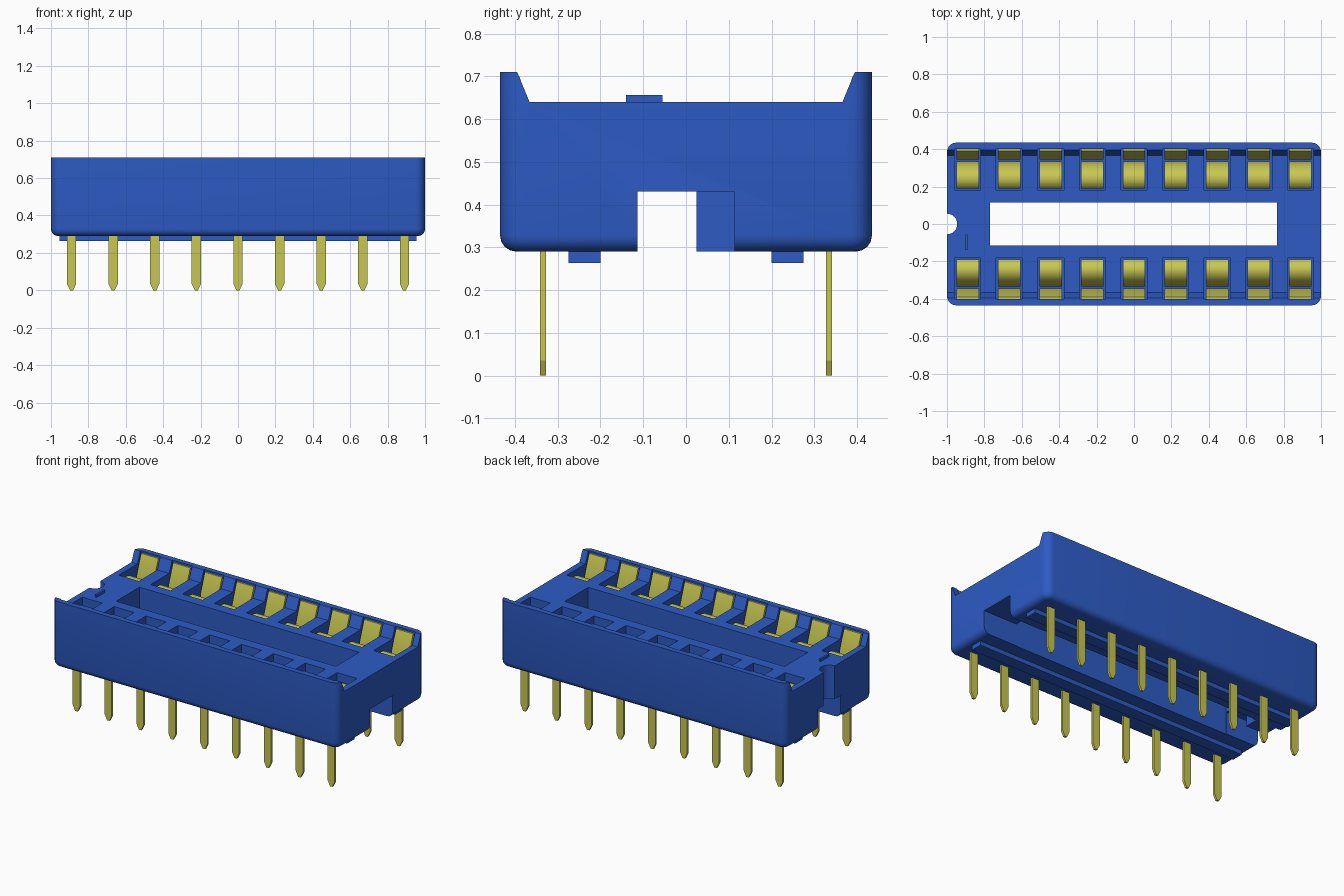
import bpy, bmesh, math

cube = bpy.data.objects.get("Cube")
if cube:
    bpy.data.objects.remove(cube, do_unlink=True)


def material(name, rgb):
    m = bpy.data.materials.new(name)
    m.use_nodes = True
    m.diffuse_color = (*rgb, 1)
    m.node_tree.nodes["Principled BSDF"].inputs["Base Color"].default_value = (*rgb, 1)
    return m


BLUE = material("blue plastic", (0.026, 0.105, 0.56))
GOLD = material("yellow metal", (0.58, 0.57, 0.085))


def finish(name, bm, mat):
    bmesh.ops.recalc_face_normals(bm, faces=bm.faces)
    mesh = bpy.data.meshes.new(name)
    bm.to_mesh(mesh)
    bm.free()
    mesh.materials.append(mat)
    obj = bpy.data.objects.new(name, mesh)
    bpy.context.collection.objects.link(obj)
    return obj


def prism(bm, points, axis, lo, hi):
    """Extrude a 2D profile along x (points are y, z), y (x, z) or z (x, y)."""
    def place(p, d):
        c = list(p)
        c.insert(axis, d)
        return c
    base = bm.faces.new([bm.verts.new(place(p, lo)) for p in points])
    ext = bmesh.ops.extrude_face_region(bm, geom=[base])["geom"]
    for v in ext:
        if isinstance(v, bmesh.types.BMVert):
            v.co[axis] = hi


def box(bm, x, y, z):
    prism(bm, [(x[0], y[0]), (x[1], y[0]), (x[1], y[1]), (x[0], y[1])], 2, *z)


def smooth(obj):
    bpy.ops.object.select_all(action="DESELECT")
    obj.select_set(True)
    bpy.context.view_layer.objects.active = obj
    bpy.ops.object.shade_smooth_by_angle(angle=math.radians(35))


STATIONS = [0.2225 * i for i in range(-4, 5)]
SIDES = (-1, 1)
BOTTOM, DECK, TOP = 0.29, 0.64, 0.71

# Housing block with rounded upright corners and a rounded bottom rim
bm = bmesh.new()
box(bm, (-1, 1), (-0.435, 0.435), (BOTTOM, TOP))
upright = [e for e in bm.edges if abs(e.verts[0].co.z - e.verts[1].co.z) > 0.1]
bmesh.ops.bevel(bm, geom=upright, offset=0.05, segments=5, profile=0.5, affect="EDGES")
rim = [e for e in bm.edges if all(v.co.z < BOTTOM + 0.01 for v in e.verts)]
bmesh.ops.bevel(bm, geom=rim, offset=0.038, segments=4, profile=0.5, affect="EDGES")
housing = finish("housing", bm, BLUE)

cutters = []


def cutter(name, build):
    bm = bmesh.new()
    build(bm)
    obj = finish(name, bm, BLUE)
    obj.hide_render = True
    mod = housing.modifiers.new(name, "BOOLEAN")
    mod.operation, mod.solver, mod.object = "DIFFERENCE", "EXACT", obj
    cutters.append(obj)


def pockets(bm):
    for x in STATIONS:
        for s in SIDES:
            box(bm, (x - 0.07, x + 0.07), sorted((s * 0.182, s * 0.402)), (0.45, 0.9))


def key_notch(bm):
    ring = [2 * math.pi * i / 32 for i in range(32)]
    prism(bm, [(-1 + 0.055 * math.cos(a), 0.055 * math.sin(a)) for a in ring], 2, 0.1, 0.9)


# Trough between the lips, central window, underside channel, pockets, key notch
cutter("trough_cutter", lambda bm: prism(
    bm, [(-0.366, DECK), (0.366, DECK), (0.395, TOP), (0.395, 0.9), (-0.395, 0.9), (-0.395, TOP)],
    0, -1.2, 1.2))
cutter("window_cutter", lambda bm: box(bm, (-0.77, 0.765), (-0.116, 0.116), (0.1, 0.9)))
cutter("channel_cutter", lambda bm: box(bm, (-1.2, 1.2), (-0.113, 0.113), (0.1, 0.43)))
cutter("pocket_cutter", pockets)
cutter("notch_cutter", key_notch)

# Bake the cuts and drop the helpers
bpy.context.view_layer.update()
graph = bpy.context.evaluated_depsgraph_get()
baked = bpy.data.meshes.new_from_object(housing.evaluated_get(graph))
housing.modifiers.clear()
housing.data = baked
for obj in cutters:
    bpy.data.objects.remove(obj, do_unlink=True)
smooth(housing)

# Standoff ridges under both rails
bm = bmesh.new()
for s in SIDES:
    box(bm, (-0.955, 0.955), sorted((s * 0.2, s * 0.275)), (0.263, 0.3))
finish("standoff_ridges", bm, BLUE)

# Block narrowing the channel at the key end, and the raised tick on the deck
bm = bmesh.new()
box(bm, (-0.94, -0.8), (0.025, 0.12), (BOTTOM, 0.44))
finish("channel_block", bm, BLUE)
bm = bmesh.new()
box(bm, (-0.902, -0.89), (-0.14, -0.055), (0.63, 0.656))
finish("deck_tick", bm, BLUE)

# Spring contacts: a curved inner leaf and a leaning outer flap in each pocket
LEAF = [(0.19, 0.45), (0.19, 0.58), (0.205, 0.6), (0.235, 0.613), (0.265, 0.61),
        (0.295, 0.59), (0.32, 0.55), (0.335, 0.5), (0.335, 0.45)]
FLAP = [(0.345, 0.45), (0.345, 0.575), (0.39, 0.7), (0.401, 0.7), (0.401, 0.45)]
for name, profile in (("inner_contacts", LEAF), ("outer_contacts", FLAP)):
    bm = bmesh.new()
    for x in STATIONS:
        for s in SIDES:
            prism(bm, [(s * y, z) for y, z in profile], 0, x - 0.06, x + 0.06)
    smooth(finish(name, bm, GOLD))

# Flat pins with tapered tips
PIN = [(-0.008, 0), (0.008, 0), (0.025, 0.035), (0.025, 0.32), (-0.025, 0.32), (-0.025, 0.035)]
bm = bmesh.new()
for x in STATIONS:
    for s in SIDES:
        prism(bm, [(x + px, z) for px, z in PIN], 1, s * 0.335 - 0.007, s * 0.335 + 0.007)
finish("pins", bm, GOLD)
